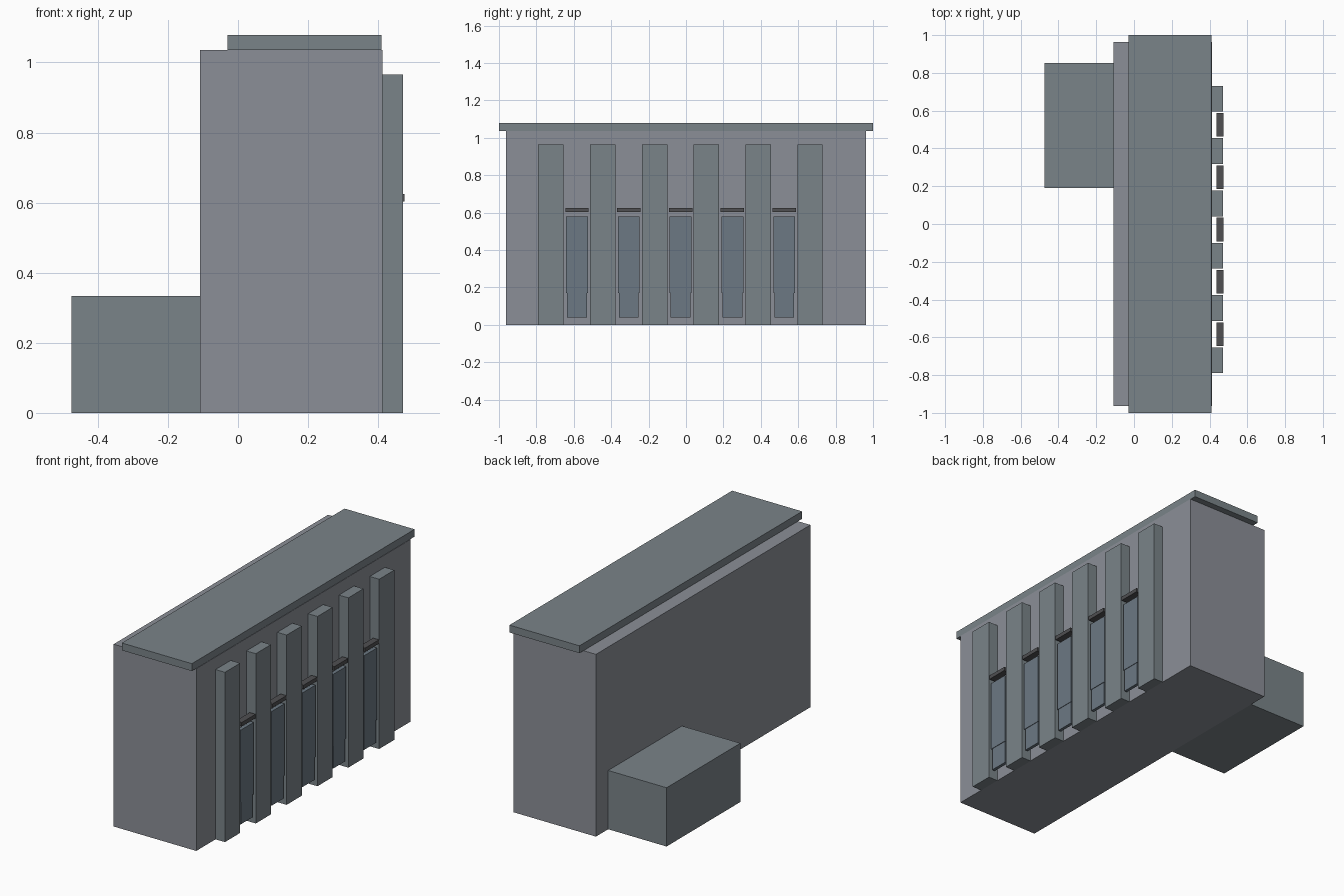
import bpy
import bmesh

if "Cube" in bpy.data.objects:
    bpy.data.objects.remove(bpy.data.objects["Cube"])


def material(name, color):
    mat = bpy.data.materials.new(name)
    mat.diffuse_color = (*color, 1)
    mat.use_nodes = True
    mat.node_tree.nodes["Principled BSDF"].inputs["Base Color"].default_value = mat.diffuse_color
    return mat


def box(name, x, y, z, mat):
    """Flat-faced box given by its (min, max) range on each axis."""
    bm = bmesh.new()
    bmesh.ops.create_cube(bm, size=1)
    for v in bm.verts:
        v.co = [r[0] if c < 0 else r[1] for c, r in zip(v.co, (x, y, z))]
    mesh = bpy.data.meshes.new(name)
    bm.to_mesh(mesh)
    bm.free()
    obj = bpy.data.objects.new(name, mesh)
    bpy.context.collection.objects.link(obj)
    mesh.materials.append(mat)
    return obj


def span(centre, width):
    return (centre - width / 2, centre + width / 2)


wall = material("wall_grey", (0.26, 0.275, 0.31))
trim = material("trim_green_grey", (0.195, 0.23, 0.25))
glass = material("window_blue_grey", (0.15, 0.19, 0.23))
dark = material("ledge_dark_grey", (0.08, 0.08, 0.085))

# Main block, roof slab and rear annex
box("main_building", (-0.108, 0.412), (-0.963, 0.963), (0, 1.036), wall)
box("roof_slab", (-0.03, 0.41), (-1, 1), (1.036, 1.078), trim)
box("rear_annex", (-0.475, -0.108), (0.19, 0.853), (0, 0.334), trim)

# Row of facade pillars
PITCH = 0.277
for i in range(6):
    box(f"pillar_{i + 1}", (0.41, 0.471), span(-0.722 + PITCH * i, 0.136), (0, 0.965), trim)

# Window, narrower lower panel and ledge in each bay between pillars
for i in range(5):
    y = -0.583 + PITCH * i
    box(f"window_{i + 1}", (0.445, 0.466), span(y, 0.117), (0.17, 0.578), glass)
    box(f"lower_panel_{i + 1}", (0.445, 0.463), span(y, 0.106), (0.04, 0.17), glass)
    box(f"ledge_{i + 1}", (0.438, 0.475), span(y, 0.125), (0.603, 0.625), dark)
